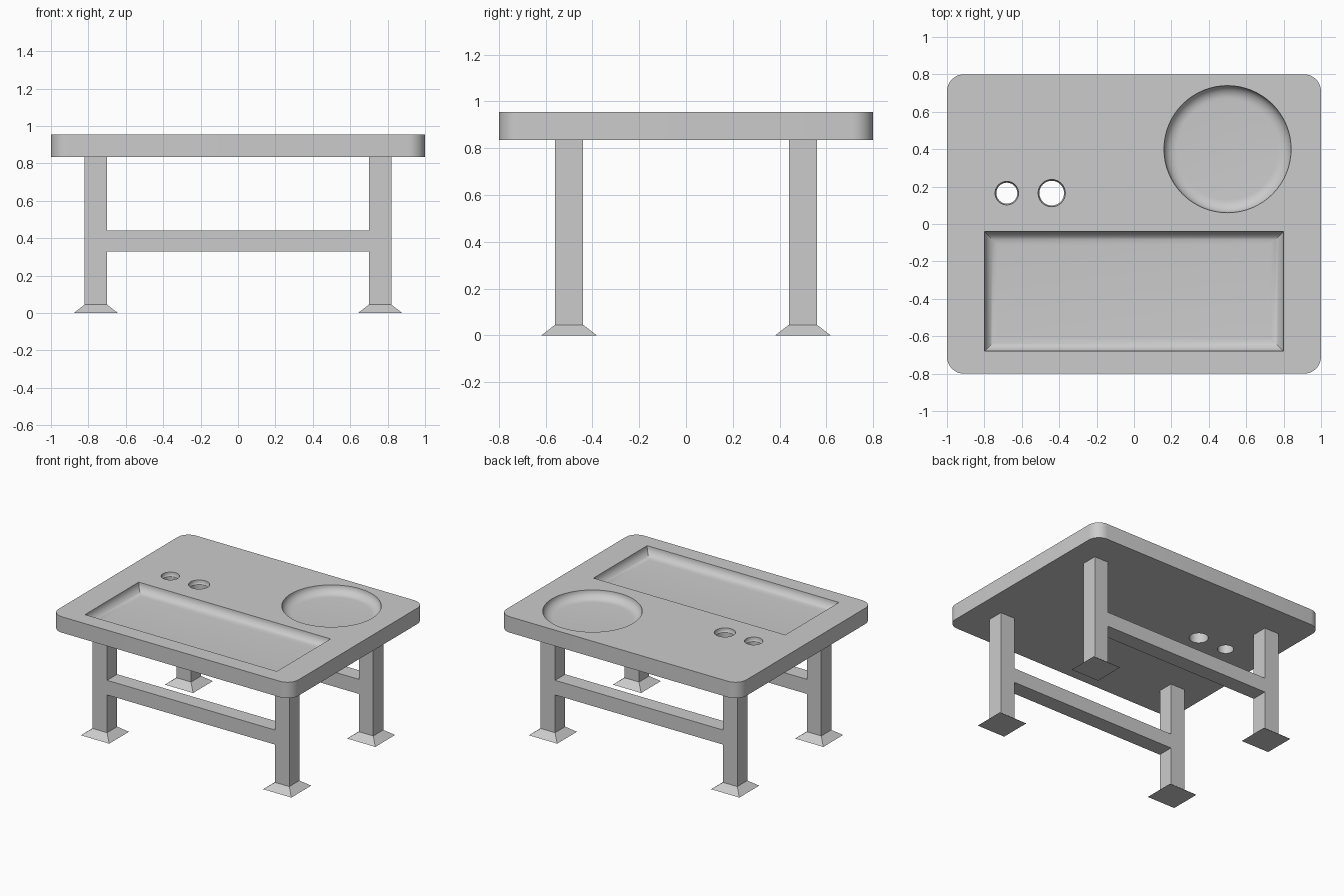
import bpy, math

cube = bpy.data.objects.get("Cube")
if cube:
    bpy.data.objects.remove(cube, do_unlink=True)

grey = bpy.data.materials.new("light grey")
grey.use_nodes = True
colour = (0.6, 0.6, 0.6, 1)
grey.diffuse_color = colour
grey.node_tree.nodes["Principled BSDF"].inputs["Base Color"].default_value = colour

TOP, UNDER = 0.955, 0.835
LEG_X, LEG_Y, LEG_W, FOOT_H = 0.76, 0.5, 0.12, 0.045


def loft(name, rings):
    """Closed solid through equal-length rings, listed bottom to top."""
    n = len(rings[0])
    verts = [p for ring in rings for p in ring]
    faces = [tuple(reversed(range(n))), tuple(range(len(verts) - n, len(verts)))]
    for k in range(len(rings) - 1):
        for i in range(n):
            j = (i + 1) % n
            faces.append((k * n + i, k * n + j, (k + 1) * n + j, (k + 1) * n + i))
    mesh = bpy.data.meshes.new(name)
    mesh.from_pydata(verts, [], faces)
    mesh.materials.append(grey)
    obj = bpy.data.objects.new(name, mesh)
    bpy.context.collection.objects.link(obj)
    return obj


def rect(cx, cy, hx, hy, z):
    return [(cx + sx * hx, cy + sy * hy, z)
            for sx, sy in ((-1, -1), (1, -1), (1, 1), (-1, 1))]


def circle(cx, cy, r, z, n=64):
    return [(cx + r * math.cos(2 * math.pi * i / n),
             cy + r * math.sin(2 * math.pi * i / n), z) for i in range(n)]


def rounded_rect(hx, hy, r, z, steps=8):
    ring = []
    for q, (sx, sy) in enumerate(((1, 1), (-1, 1), (-1, -1), (1, -1))):
        for s in range(steps + 1):
            a = math.pi / 2 * (q + s / steps)
            ring.append((sx * (hx - r) + r * math.cos(a),
                         sy * (hy - r) + r * math.sin(a), z))
    return ring


def cove(width, depth, steps=8):
    """Inset and height pairs of a concave wall, ending above the surface."""
    pairs = []
    for s in range(steps + 1):
        a = math.pi / 2 * s / steps
        pairs.append((width * (1 - math.sin(a)), TOP - depth * math.cos(a)))
    return pairs + [(0, TOP + 0.05)]


# Table top with rounded corners
table_top = loft("table_top", [rounded_rect(1, 0.8, 0.09, z) for z in (UNDER, TOP)])

# Recesses and cup holes
cutters = [
    loft("tray_cutter", [rect(0, -0.36, 0.8 - i, 0.32 - i, z) for i, z in cove(0.07, 0.065)]),
    loft("dish_cutter", [circle(0.5, 0.4, 0.34 - i, z) for i, z in cove(0.07, 0.06)]),
]
for x, r in ((-0.68, 0.056), (-0.44, 0.066)):
    rings = [circle(x, 0.165, r, UNDER - 0.05, 32)]
    rings += [circle(x, 0.165, r + 0.007 - i, z, 32) for i, z in cove(0.007, 0.03, 3)]
    cutters.append(loft("hole_cutter", rings))

bpy.context.view_layer.objects.active = table_top
for cutter in cutters:
    cut = table_top.modifiers.new("cut", 'BOOLEAN')
    cut.operation = 'DIFFERENCE'
    cut.solver = 'EXACT'
    cut.object = cutter
    bpy.ops.object.modifier_apply(modifier=cut.name)
    bpy.data.objects.remove(cutter, do_unlink=True)

bpy.ops.object.select_all(action='DESELECT')
table_top.select_set(True)
bpy.ops.object.shade_smooth_by_angle(angle=math.radians(30))

# H-shaped leg frames: two legs joined by a flush rail
out, inn = LEG_X + LEG_W / 2, LEG_X - LEG_W / 2
low, high = 0.33, 0.44
half = [(inn, low), (inn, FOOT_H), (out, FOOT_H), (out, UNDER), (inn, UNDER), (inn, high)]
outline = half + [(-x, z) for x, z in reversed(half)]
for side, sy in (("front", -1), ("back", 1)):
    loft(side + "_leg_frame",
         [[(x, sy * LEG_Y - d, z) for x, z in outline] for d in (LEG_W / 2, -LEG_W / 2)][::-1])
    # Flared feet
    for hand, sx in (("left", 1), ("right", -1)):
        loft(f"{side}_{hand}_foot",
             [rect(sx * LEG_X, sy * LEG_Y, h, h, z)
              for h, z in ((0.118, 0), (LEG_W / 2, FOOT_H))])
